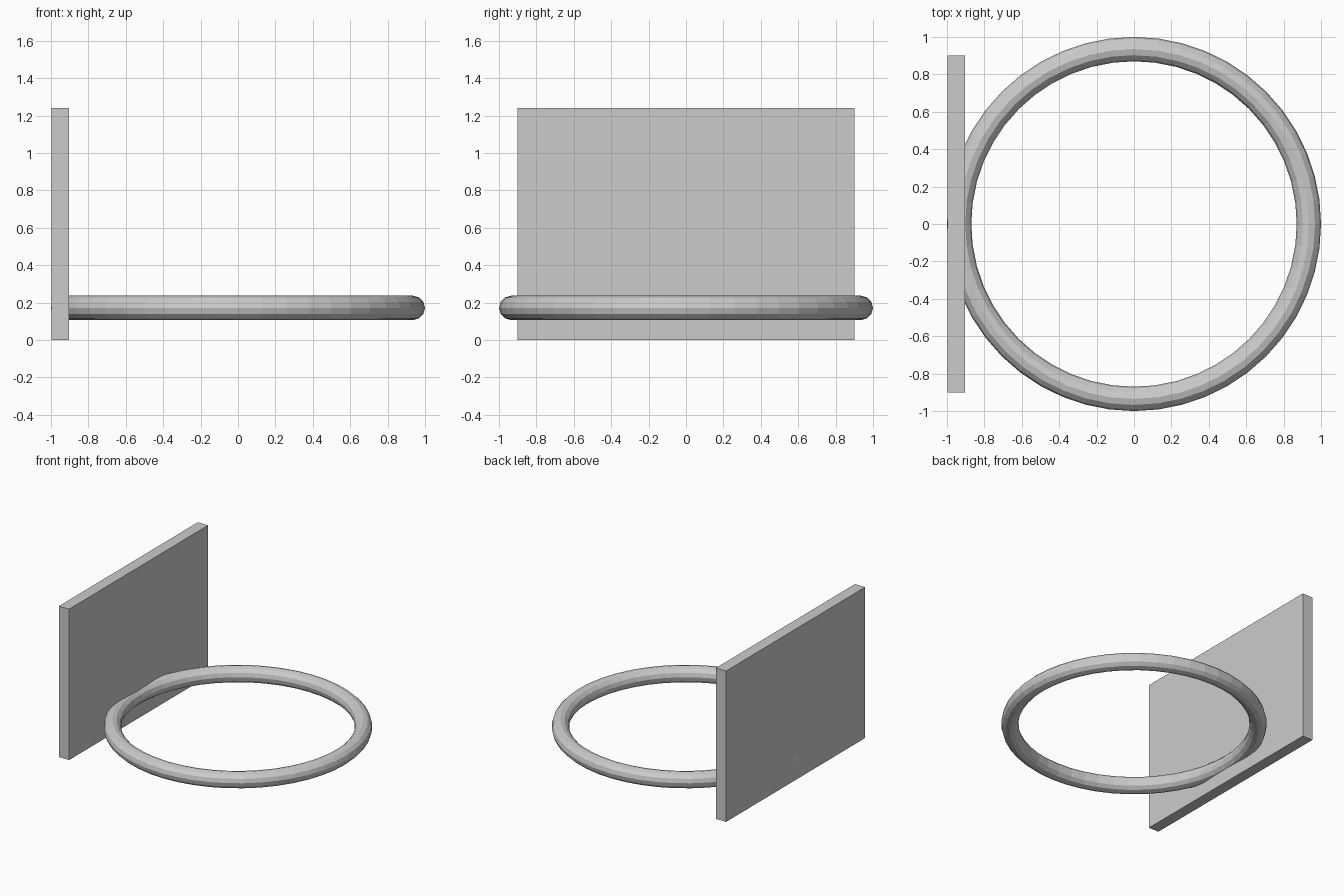
import bpy

if "Cube" in bpy.data.objects:
    bpy.data.objects.remove(bpy.data.objects["Cube"])

# Upright rectangular backboard
bpy.ops.mesh.primitive_cube_add(size=1, location=(-0.95, 0, 0.62))
board = bpy.context.object
board.name = "backboard"
board.scale = (0.093, 1.804, 1.24)
bpy.ops.object.transform_apply(location=False, rotation=False, scale=True)

# Flat-faced hoop set into the board
bpy.ops.mesh.primitive_torus_add(
    major_segments=48, minor_segments=12,
    major_radius=0.935, minor_radius=0.065, location=(0, 0, 0.172))
bpy.context.object.name = "hoop_rim"
bpy.ops.object.shade_flat()
